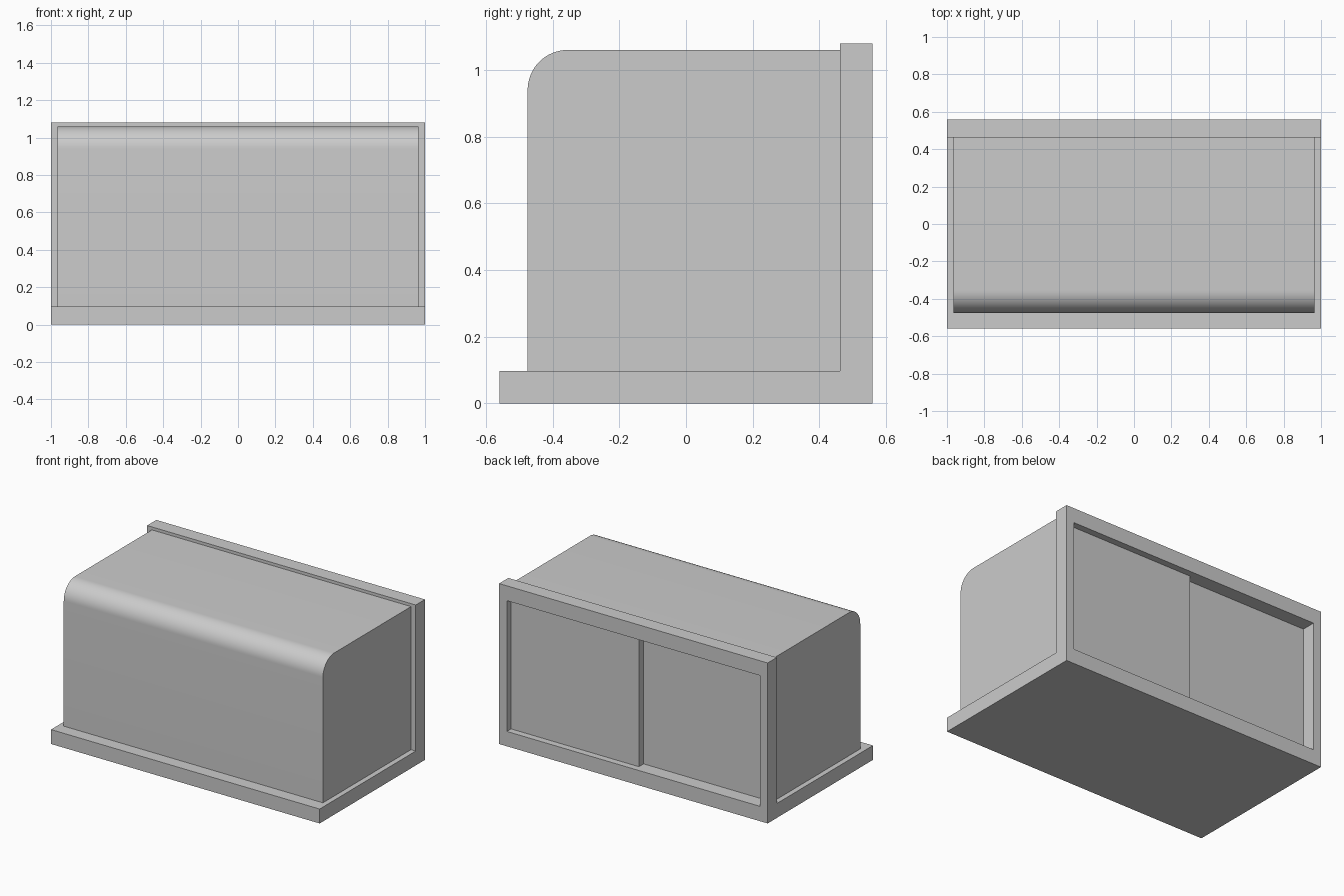
import bpy, bmesh, math

if "Cube" in bpy.data.objects:
    bpy.data.objects.remove(bpy.data.objects["Cube"])

BASE_Z, FRAME_Y = 0.097, 0.462


def link(name, bm):
    bmesh.ops.recalc_face_normals(bm, faces=bm.faces)
    mesh = bpy.data.meshes.new(name)
    bm.to_mesh(mesh)
    bm.free()
    obj = bpy.data.objects.new(name, mesh)
    bpy.context.collection.objects.link(obj)
    return obj


def prism(profile, half_x):
    """Extrude a (y, z) profile along x, centred on x = 0."""
    bm = bmesh.new()
    face = bm.faces.new([bm.verts.new((-half_x, y, z)) for y, z in profile])
    ext = bmesh.ops.extrude_face_region(bm, geom=[face])
    moved = [v for v in ext["geom"] if isinstance(v, bmesh.types.BMVert)]
    bmesh.ops.translate(bm, verts=moved, vec=(2 * half_x, 0, 0))
    if not any(f.calc_center_median().x < -half_x + 1e-4 for f in bm.faces):
        bm.faces.new([v for v in bm.verts if v.co.x < 0])
    bmesh.ops.recalc_face_normals(bm, faces=bm.faces)
    return bm


def box(name, x0, x1, y0, y1, z0, z1):
    bm = prism([(y0, z0), (y1, z0), (y1, z1), (y0, z1)], (x1 - x0) / 2)
    bmesh.ops.translate(bm, verts=bm.verts, vec=((x0 + x1) / 2, 0, 0))
    return link(name, bm)


def activate(obj):
    bpy.ops.object.select_all(action='DESELECT')
    obj.select_set(True)
    bpy.context.view_layer.objects.active = obj


# Base plate and back frame in one L-shaped piece
body = link("base_and_back_frame", prism(
    [(-0.56, 0), (0.56, 0), (0.56, 1.08), (FRAME_Y, 1.08),
     (FRAME_Y, BASE_Z), (-0.56, BASE_Z)], 1.0))

# Door opening cut through the back frame
cutter = box("opening_cutter", -0.942, 0.942, 0.3, 0.7, BASE_Z + 0.003, 0.98)
mod = body.modifiers.new("opening", 'BOOLEAN')
mod.object, mod.operation, mod.solver = cutter, 'DIFFERENCE', 'EXACT'
activate(body)
bpy.ops.object.modifier_apply(modifier="opening")
bpy.data.objects.remove(cutter)

# Cover with a rounded top front edge, open below and behind
r, front, top = 0.12, -0.475, 1.06
arc = [(front + r - r * math.cos(a), top - r + r * math.sin(a))
       for a in (i * math.pi / 32 for i in range(17))]
bm = prism([(front, BASE_Z)] + arc + [(FRAME_Y, top), (FRAME_Y, BASE_Z)], 0.965)
opened = [f for f in bm.faces if f.normal.z < -0.9 or f.normal.y > 0.9]
bmesh.ops.delete(bm, geom=opened, context='FACES_ONLY')
cover = link("display_cover", bm)
shell = cover.modifiers.new("thickness", 'SOLIDIFY')
shell.thickness, shell.offset, shell.use_even_offset = 0.02, -1, True
activate(cover)
bpy.ops.object.modifier_apply(modifier="thickness")
bpy.ops.object.shade_smooth_by_angle(angle=math.radians(30))

# Two sliding doors on separate tracks
box("outer_sliding_door", -0.01, 0.942, 0.467, 0.515, BASE_Z + 0.003, 0.98)
box("inner_sliding_door", -0.942, 0.03, 0.42, 0.465, BASE_Z + 0.003, 0.98)
